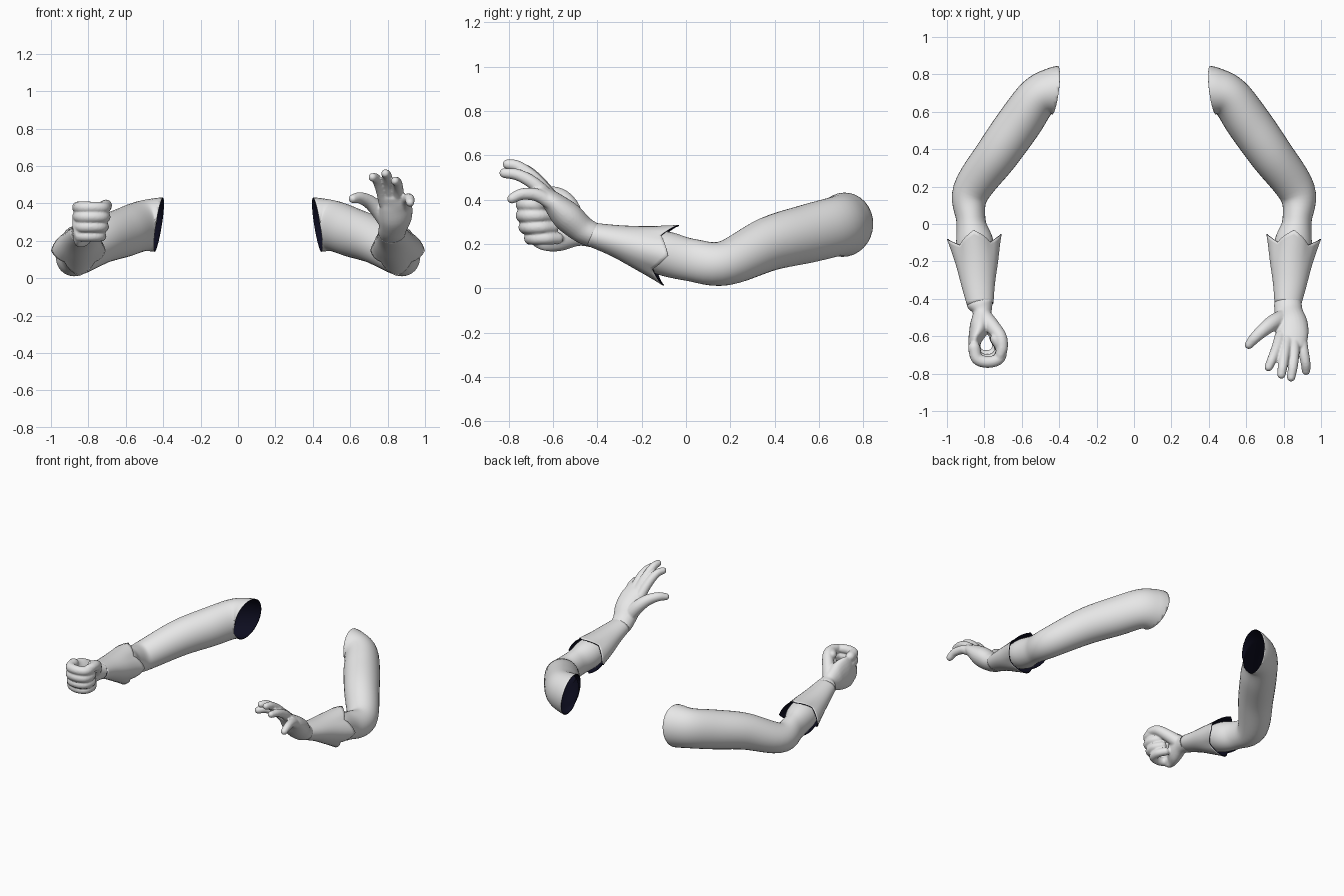
import bpy, bmesh, math
from mathutils import Vector

cube = bpy.data.objects.get("Cube")
if cube:
    bpy.data.objects.remove(cube, do_unlink=True)


def material(name, color):
    m = bpy.data.materials.new(name)
    m.use_nodes = True
    m.diffuse_color = (*color, 1)
    m.node_tree.nodes["Principled BSDF"].inputs["Base Color"].default_value = (*color, 1)
    return m


grey = material("pale_grey", (0.8, 0.8, 0.8))
navy = material("dark_navy_lining", (0.004, 0.004, 0.014))


def spline(stations, steps):
    """Smooth curve through (x, y, z, half width, half height) stations."""
    p = [Vector(s) for s in stations]
    p = [p[0] * 2 - p[1]] + p + [p[-1] * 2 - p[-2]]
    out = []
    for a, b, c, d in zip(p, p[1:], p[2:], p[3:]):
        for k in range(steps):
            t = k / steps
            out.append(0.5 * (2 * b + (c - a) * t + (2 * a - 5 * b + 4 * c - d) * t ** 2
                              + (3 * b - a - 3 * c + d) * t ** 3))
    return out + [p[-2]]


def loft(bm, stations, sides=24, steps=6, closed=True, points=0.0, flip=False):
    """Skin oval sections along a path; rounded ends if closed, zigzag start if points > 0."""
    path = spline(stations, steps)
    sections = []
    for i, s in enumerate(path):
        t = (path[min(i + 1, len(path) - 1)].xyz - path[max(i - 1, 0)].xyz).normalized()
        sections.append((s.xyz, t, s[3], s[4]))
    if closed:
        def dome(sec, sign):
            c, t, w, h = sec
            r = min(w, h)
            return [(c + t * sign * r * math.sin(a), t, w * math.cos(a), h * math.cos(a))
                    for a in (0.5, 1.0, 1.4)]
        sections = dome(sections[0], -1)[::-1] + sections + dome(sections[-1], 1)
    rings = []
    for k, (c, t, w, h) in enumerate(sections):
        side = t.cross(Vector((0, 0, 1))).normalized()
        up = side.cross(t)
        fade = (1 - k / (len(sections) - 1)) ** 3
        ring = []
        for i in range(sides):
            a = math.tau * i / sides
            tip = 1 - 2 * abs((a / (math.pi / 2) + 0.5) % 1 - 0.5)
            z = tip * points * fade
            co = c + side * math.cos(a) * (w + z / 2) + up * math.sin(a) * (h + z / 2) - t * z
            ring.append(bm.verts.new((-co.x if flip else co.x, co.y, co.z)))
        rings.append(ring)

    def face(vs):
        bm.faces.new(vs[::-1] if flip else vs)
    for a, b in zip(rings, rings[1:]):
        for i in range(sides):
            j = (i + 1) % sides
            face([a[i], b[i], b[j], a[j]])
    if closed:
        face(rings[0])
        face(rings[-1][::-1])


def finish(name, bm, fuse=False):
    """Solid parts are fused into one skin; open sleeves get a dark lining."""
    mesh = bpy.data.meshes.new(name)
    bm.to_mesh(mesh)
    bm.free()
    mesh.materials.append(grey)
    mesh.shade_smooth()
    ob = bpy.data.objects.new(name, mesh)
    bpy.context.collection.objects.link(ob)
    if fuse:
        rm = ob.modifiers.new("fuse", 'REMESH')
        rm.mode = 'VOXEL'
        rm.voxel_size = 0.006
        rm.use_smooth_shade = True
        sm = ob.modifiers.new("soften", 'SMOOTH')
        sm.factor = 0.5
        sm.iterations = 4
    else:
        mesh.materials.append(navy)
        so = ob.modifiers.new("lining", 'SOLIDIFY')
        so.thickness = 0.005
        so.offset = -1
        so.material_offset = 1
        so.material_offset_rim = 1


def digit(bm, points, r0, r1):
    n = len(points) - 1
    radii = [r0 + (r1 - r0) * i / n for i in range(n + 1)]
    loft(bm, [(*p, r, r) for p, r in zip(points, radii)], sides=16, steps=5)


# Bare arm trimmed by a slanted plane at the shoulder, and pointed cuff over the forearm
arm = [(0.33, 0.725, 0.288, 0.13, 0.145), (0.425, 0.71, 0.285, 0.128, 0.145),
       (0.515, 0.675, 0.278, 0.114, 0.135), (0.61, 0.545, 0.245, 0.12, 0.132),
       (0.73, 0.375, 0.2, 0.116, 0.122), (0.87, 0.175, 0.113, 0.1, 0.101),
       (0.872, 0.02, 0.128, 0.078, 0.096), (0.852, -0.1, 0.158, 0.1, 0.1),
       (0.843, -0.21, 0.185, 0.092, 0.08)]
cuff = [(0.848, -0.125, 0.163, 0.117, 0.112), (0.84, -0.21, 0.185, 0.108, 0.095),
        (0.833, -0.32, 0.215, 0.09, 0.071), (0.822, -0.43, 0.243, 0.071, 0.054)]
for label, flip in (("left", False), ("right", True)):
    s = -1 if flip else 1
    bm = bmesh.new()
    loft(bm, arm, sides=32, closed=False, flip=flip)
    bmesh.ops.bisect_plane(bm, geom=bm.verts[:] + bm.edges[:] + bm.faces[:],
                           plane_co=(s * 0.424, 0.71, 0.285), plane_no=(s, 0.12, 0.15),
                           clear_inner=True)
    finish(label + "_arm", bm)
    bm = bmesh.new()
    loft(bm, cuff, sides=32, closed=False, points=0.06, flip=flip)
    finish(label + "_cuff", bm)

# Open hand with spread fingers
bm = bmesh.new()
loft(bm, [(0.822, -0.425, 0.242, 0.074, 0.057), (0.828, -0.475, 0.27, 0.076, 0.062),
          (0.842, -0.54, 0.328, 0.088, 0.068), (0.845, -0.6, 0.388, 0.086, 0.05),
          (0.84, -0.645, 0.432, 0.072, 0.032)])
fingers = [
    [(0.785, -0.6, 0.4), (0.765, -0.66, 0.475), (0.74, -0.72, 0.53), (0.72, -0.765, 0.54)],
    [(0.82, -0.62, 0.42), (0.805, -0.69, 0.5), (0.795, -0.76, 0.55), (0.788, -0.805, 0.56)],
    [(0.855, -0.62, 0.41), (0.855, -0.69, 0.475), (0.85, -0.76, 0.512), (0.84, -0.82, 0.52)],
    [(0.89, -0.6, 0.38), (0.903, -0.67, 0.42), (0.917, -0.74, 0.425), (0.92, -0.785, 0.405)]]
for f in fingers:
    digit(bm, f, 0.033, 0.023)
digit(bm, [(0.81, -0.5, 0.29), (0.75, -0.525, 0.365), (0.7, -0.56, 0.41),
           (0.65, -0.605, 0.43), (0.615, -0.645, 0.425)], 0.05, 0.024)
finish("left_open_hand", bm, fuse=True)

# Fist curled around an upright hollow
bm = bmesh.new()
loft(bm, [(-0.822, -0.425, 0.242, 0.074, 0.057), (-0.812, -0.475, 0.25, 0.05, 0.06),
          (-0.825, -0.55, 0.265, 0.054, 0.1), (-0.85, -0.62, 0.282, 0.036, 0.115),
          (-0.855, -0.675, 0.3, 0.03, 0.1)])
curl = [(0, -0.66), (0.017, -0.72), (0.075, -0.738), (0.133, -0.72),
        (0.145, -0.665), (0.115, -0.615)]
for z, back, reach, r in ((0.378, 0, 1, 0.033), (0.328, 0, 0.98, 0.033),
                          (0.275, 0.012, 0.93, 0.032), (0.225, 0.035, 0.85, 0.03)):
    digit(bm, [(x * reach - 0.855, y + back, z) for x, y in curl], r, r * 0.9)
digit(bm, [(-0.8, -0.5, 0.275), (-0.755, -0.55, 0.33), (-0.715, -0.605, 0.378),
           (-0.705, -0.66, 0.39), (-0.715, -0.7, 0.39)], 0.045, 0.026)
finish("right_fist", bm, fuse=True)
